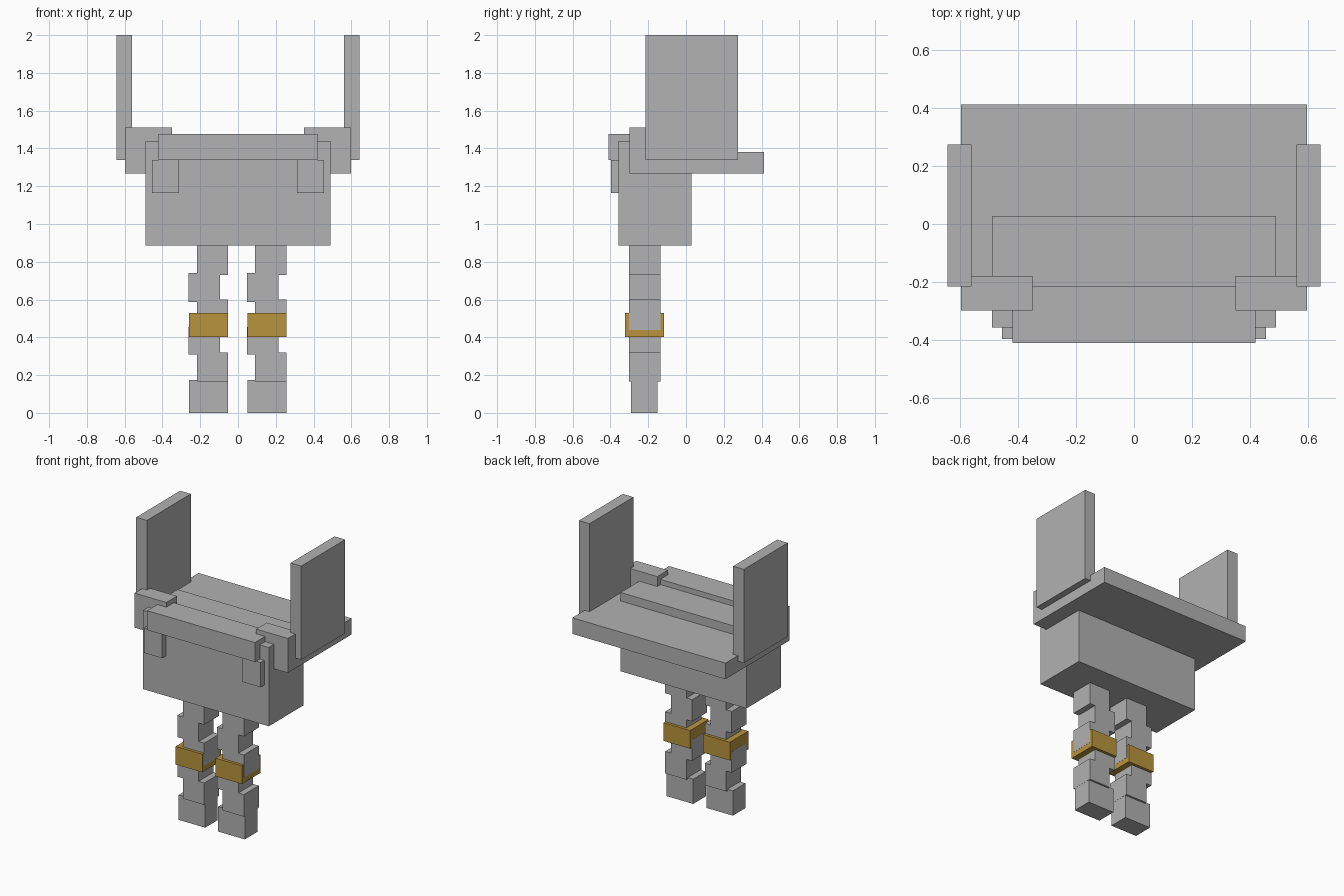
import bpy
import bmesh

if "Cube" in bpy.data.objects:
    bpy.data.objects.remove(bpy.data.objects["Cube"])


def make_material(name, rgb):
    mat = bpy.data.materials.new(name)
    mat.diffuse_color = (*rgb, 1.0)
    mat.use_nodes = True
    mat.node_tree.nodes["Principled BSDF"].inputs["Base Color"].default_value = mat.diffuse_color
    return mat


GREY = make_material("stone grey", (0.445, 0.445, 0.445))
GOLD = make_material("gold", (0.491, 0.296, 0.048))


def box(name, x, y, z, mat=GREY):
    """Axis-aligned box from (min, max) ranges."""
    bm = bmesh.new()
    bmesh.ops.create_cube(bm, size=1.0)
    for v in bm.verts:
        v.co = [(lo + hi) / 2 + c * (hi - lo)
                for c, (lo, hi) in zip(v.co, (x, y, z))]
    mesh = bpy.data.meshes.new(name)
    bm.to_mesh(mesh)
    bm.free()
    mesh.materials.append(mat)
    obj = bpy.data.objects.new(name, mesh)
    bpy.context.collection.objects.link(obj)
    return obj


# Torso, back slab and front bar
box("torso", (-0.49, 0.49), (-0.357, 0.028), (0.885, 1.44))
box("back_slab", (-0.597, 0.597), (-0.298, 0.413), (1.267, 1.38))
box("front_bar", (-0.42, 0.42), (-0.411, -0.215), (1.34, 1.477))

# Shoulders, upright side panels and front tabs on both sides
for side, s in (("left", -1), ("right", 1)):
    def span(a, b):
        return tuple(sorted((s * a, s * b)))
    box(side + "_shoulder", span(0.35, 0.597), (-0.298, -0.18), (1.267, 1.51))
    box(side + "_panel", span(0.56, 0.643), (-0.215, 0.275), (1.34, 2.0))
    box(side + "_tab", span(0.313, 0.455), (-0.397, -0.34), (1.165, 1.34))

# Legs: staggered blocks, a foot and a gold band; both legs step the same way
OUT, IN = (-0.218, -0.052), (-0.261, -0.095)
SEGMENTS = [(OUT, 0.165, 0.32), (IN, 0.308, 0.455), (OUT, 0.44, 0.60),
            (IN, 0.587, 0.74), (OUT, 0.73, 0.89)]
for side, shift in (("left", 0.0), ("right", 0.309)):
    for i, (xr, z0, z1) in enumerate(SEGMENTS):
        box(f"{side}_leg_block_{i + 1}", (xr[0] + shift, xr[1] + shift),
            (-0.302, -0.136), (z0, z1))
    box(side + "_foot", (-0.26 + shift, -0.053 + shift), (-0.29, -0.15), (0.0, 0.175))
    box(side + "_band", (-0.26 + shift, -0.053 + shift), (-0.322, -0.116),
        (0.402, 0.53), GOLD)
